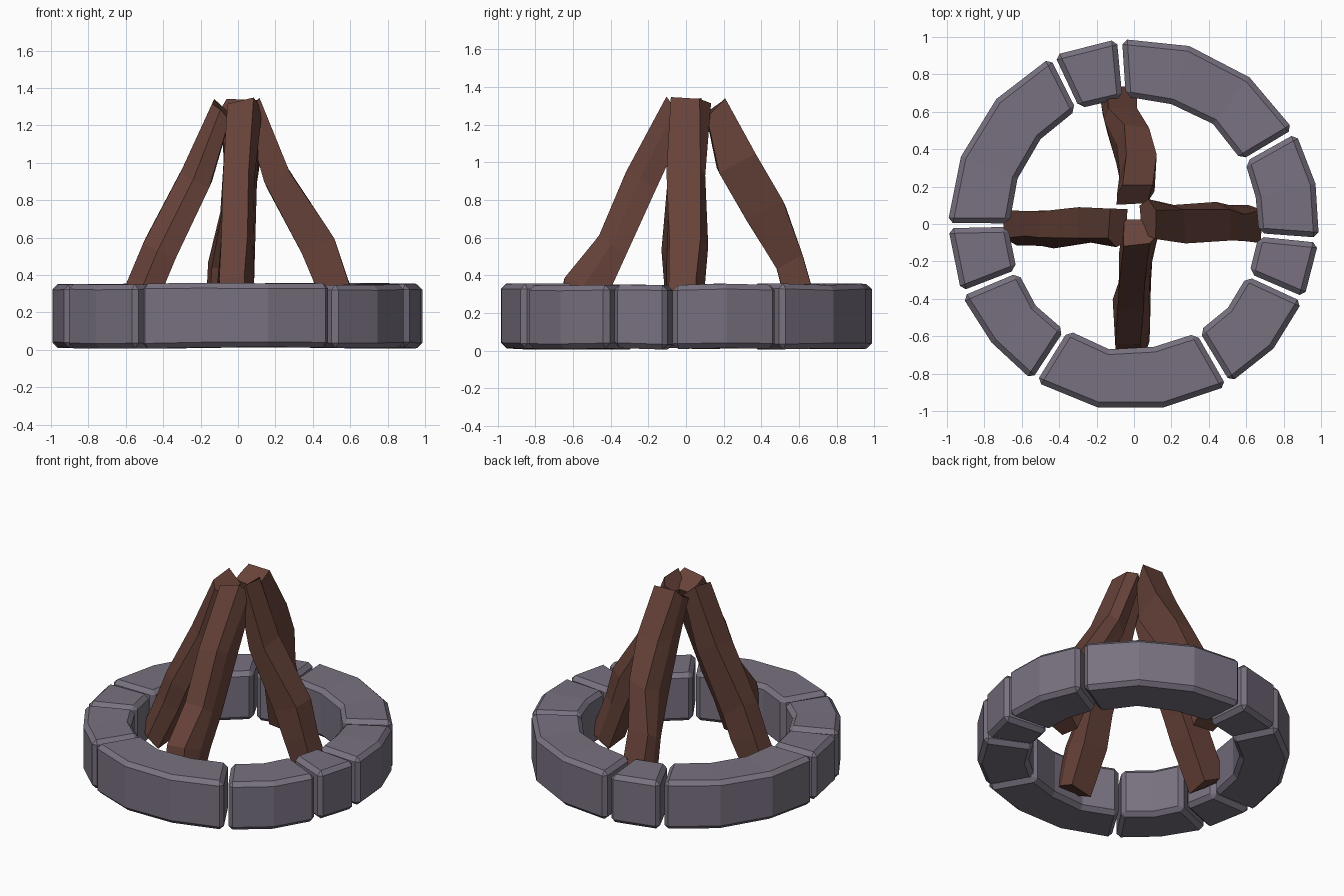
import bpy, bmesh, math, random
from mathutils import Vector

random.seed(4)
cube = bpy.data.objects.get("Cube")
if cube:
    bpy.data.objects.remove(cube, do_unlink=True)


def material(name, color):
    mat = bpy.data.materials.new(name)
    mat.use_nodes = True
    mat.diffuse_color = (*color, 1)
    bsdf = next(n for n in mat.node_tree.nodes if n.type == 'BSDF_PRINCIPLED')
    bsdf.inputs["Base Color"].default_value = (*color, 1)
    bsdf.inputs["Roughness"].default_value = 0.9
    return mat


stone_mat = material("grey violet stone", (0.19, 0.165, 0.215))
wood_mat = material("dark brown wood", (0.135, 0.055, 0.041))


def polar(angle, radius, side, z):
    """Point at a distance along a direction, shifted sideways."""
    c, s = math.cos(angle), math.sin(angle)
    return Vector((radius * c - side * s, radius * s + side * c, z))


def loft(name, sections, mat):
    """Skin a row of equal-sized cross-sections and cap both ends."""
    bm = bmesh.new()
    rows = [[bm.verts.new(p) for p in sec] for sec in sections]
    for a, b in zip(rows, rows[1:]):
        for i in range(len(a)):
            j = (i + 1) % len(a)
            bm.faces.new((a[i], a[j], b[j], b[i]))
    bm.faces.new(rows[0])
    bm.faces.new(rows[-1])
    bmesh.ops.recalc_face_normals(bm, faces=bm.faces)
    mesh = bpy.data.meshes.new(name)
    bm.to_mesh(mesh)
    bm.free()
    mesh.materials.append(mat)
    obj = bpy.data.objects.new(name, mesh)
    bpy.context.collection.objects.link(obj)
    return obj


def jitter(amount):
    return random.uniform(-amount, amount)


# Ring of chunky curved stones: joint angles in degrees around the circle
joints = [-5, 30, 94.5, 116, 180.5, 202, 237.5, 300.5, 336, 355]
for n, (start, end) in enumerate(zip(joints, joints[1:])):
    start, end = start + 0.8, end - 0.8
    steps = max(1, round((end - start) / 20))
    sections = []
    for k in range(steps + 1):
        a = math.radians(start + (end - start) * k / steps)
        inner, outer = 0.675 + jitter(0.01), 0.995 + jitter(0.005)
        low, high = 0.01 + jitter(0.005), 0.352 + jitter(0.006)
        sections.append([polar(a, inner, 0, low), polar(a, outer, 0, low),
                         polar(a, outer, 0, high), polar(a, inner, 0, high)])
    stone = loft(f"ring_stone_{n + 1}", sections, stone_mat)
    bevel = stone.modifiers.new("chipped edges", 'BEVEL')
    bevel.width = 0.028
    bevel.segments = 1
    bevel.limit_method = 'ANGLE'
    bevel.angle_limit = math.radians(40)

# Leaning logs: rows of height, inner distance, outer distance, side shift
logs = {
    "right_side_log": (180, [(1.29, .02, .15, .01), (.92, .13, .32, .0), (.54, .31, .52, .02),
                             (.35, .39, .60, .01), (.07, .53, .72, .01)]),
    "left_side_log": (0, [(1.29, .02, .14, .02), (.92, .13, .29, .0), (.54, .33, .54, .01),
                          (.35, .41, .60, .0), (.07, .52, .70, .0)]),
    "front_log": (270, [(1.29, -.04, .13, .03), (.9, .14, .34, .0), (.57, .29, .48, -.01),
                        (.35, .39, .66, -.02), (.07, .52, .72, -.02)]),
    "back_log": (90, [(1.29, .09, .23, .0), (1.0, .15, .39, -.02), (.74, .30, .54, .0),
                      (.46, .47, .64, .06), (.07, .57, .75, .07)]),
}
# Rough five-sided split-wood outline: depth fraction, sideways offset
outline = [(0, -.08), (0, .09), (.55, .1), (1, .065), (1, -.09)]
lean = 0.45
for name, (degrees, rows) in logs.items():
    a = math.radians(degrees)
    sections = []
    for z, inner, outer, shift in rows:
        section = []
        for depth, side in outline:
            lift = (depth - 0.5) * 0.08 + jitter(0.02)
            radius = inner + (outer - inner) * depth - lean * lift
            section.append(polar(a, radius, shift + side + jitter(0.014), z + lift))
        sections.append(section)
    loft(name, sections, wood_mat)
